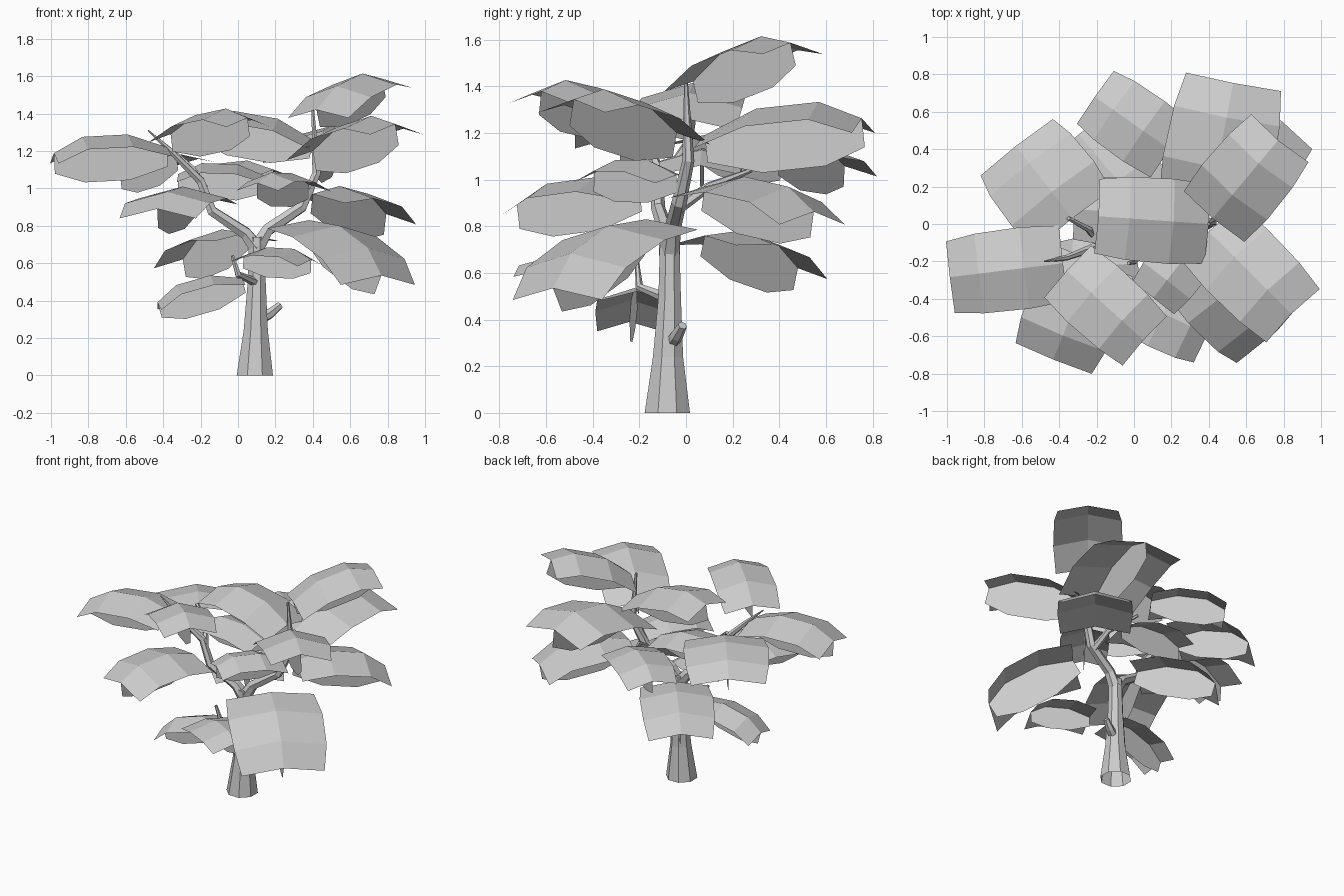
import bpy
from math import radians
from mathutils import Vector, Euler, Matrix

cube = bpy.data.objects.get("Cube")
if cube:
    bpy.data.objects.remove(cube)

# One plain grey for bark and foliage
grey = bpy.data.materials.new("plain_grey")
grey.use_nodes = True
colour = (0.6, 0.6, 0.6, 1)
grey.diffuse_color = colour
grey.node_tree.nodes["Principled BSDF"].inputs["Base Color"].default_value = colour


def add_mesh(name, verts, faces):
    mesh = bpy.data.meshes.new(name)
    mesh.from_pydata(verts, [], faces)
    mesh.materials.append(grey)
    obj = bpy.data.objects.new(name, mesh)
    bpy.context.collection.objects.link(obj)
    return obj


def tube(name, path, radii, sides=6):
    """Faceted tapering limb along a path, open where it starts and capped at its end."""
    pts = [Vector(p) for p in path]
    verts, faces = [], []
    for i, (p, r) in enumerate(zip(pts, radii)):
        along = pts[min(i + 1, len(pts) - 1)] - pts[max(i - 1, 0)]
        if name == "trunk":
            along = Vector((0, 0, 1))
        turn = Vector((0, 0, 1)).rotation_difference(along)
        for k in range(sides):
            spoke = Matrix.Rotation(radians(360 * (k + 0.5) / sides), 3, "Z") @ Vector((r, 0, 0))
            verts.append(p + turn @ spoke)
    for i in range(len(pts) - 1):
        for k in range(sides):
            a, b = i * sides + k, i * sides + (k + 1) % sides
            faces.append((a, b, b + sides, a + sides))
    faces.append(tuple(range(len(verts) - sides, len(verts))))
    return add_mesh(name, verts, faces)


# Leaf section: distance along, ridge height, half width, side drop, fin bottom
ROWS = [(0, 0, .37, .08, -.17), (.34, .13, .40, .11, -.27),
        (.74, .13, .39, .11, -.27), (1, 0, .35, .09, -.18)]


def leaf(name, base, yaw, pitch, length, width=1):
    """Arched sheet, two faces wide and three long, with a flat fin below its ridge."""
    turn = Euler((0, radians(-pitch), radians(yaw))).to_matrix()
    verts = []
    for along, height, half, drop, fin in ROWS:
        half *= width
        for y, z in ((-half, height - drop), (0, height), (half, height - drop), (0, fin)):
            verts.append(Vector(base) + turn @ Vector((along, y, z)) * length)
    faces = [(i * 4 + a, i * 4 + a + 4, i * 4 + b + 4, i * 4 + b)
             for i in range(3) for a, b in ((0, 1), (1, 2))]
    # The fin is one flat outline: ridge forward, lower edge back
    faces.append(tuple(range(1, 16, 4)) + tuple(range(15, 0, -4)))
    return add_mesh(name, verts, faces)


# Trunk and limbs
tube("trunk", [(.09, -.08, 0), (.095, -.077, .24), (.1, -.07, .5), (.1, -.07, .74)],
     [.105, .07, .052, .045], 8)
tube("left_branch", [(.1, -.07, .68), (.04, -.08, .76), (-.14, -.12, .88),
                     (-.2, -.12, 1.04), (-.36, -.18, 1.2), (-.48, -.2, 1.31)],
     [.045, .036, .03, .025, .016, .004])
tube("left_back_twig", [(-.18, -.12, 1), (-.24, -.03, 1.1), (-.35, .03, 1.2)], [.022, .018, .012])
tube("right_branch", [(.1, -.07, .68), (.16, -.06, .78), (.34, -.03, .9),
                      (.42, .01, 1.08), (.4, 0, 1.42)], [.045, .036, .032, .026, .008])
tube("back_branch", [(.32, -.03, .88), (.3, .1, .97), (.2, .28, 1.04)], [.026, .02, .01])
tube("low_twig", [(.09, -.1, .5), (0, -.2, .54), (-.03, -.21, .64)], [.024, .018, .01])
tube("stub", [(.12, -.06, .3), (.17, -.04, .33), (.225, -.015, .375)], [.03, .028, .02])

# Foliage: base, yaw, pitch, length, width
LEAVES = {
    "crown_leaf": ((.42, .03, 1.42), 50, 17, .57),
    "back_right_leaf": ((.4, .08, 1.19), 79, 6, .69, 1.07),
    "right_leaf": ((.4, -.04, 1.2), -45, 13, .64, .9),
    "front_leaf": ((-.36, -.25, 1.29), -42, 9, .56, .9),
    "left_leaf": ((-.38, -.21, 1.22), 187, -3, .61, .9),
    "front_left_leaf": ((-.22, -.2, .96), 248, -7, .57, 1.1),
    "left_back_leaf": ((-.33, .03, 1.18), 128, -11, .5, 1.4),
    "centre_leaf": ((.4, 0, 1.26), 176, 10, .6, .95),
    "inner_leaf": ((.16, .06, 1.06), 178, 2, .48, .95),
    "back_leaf": ((.19, .4, 1.1), 145, -5, .49),
    "low_back_leaf": ((.04, .08, .76), 130, -15, .54, 1.12),
    "low_left_leaf": ((.02, -.21, .52), 184, -16, .47, .85),
    "small_front_leaf": ((.03, -.42, .64), -25, -3, .4, 1.2),
    "small_mid_leaf": ((.38, -.04, 1.02), 232, 1, .45, .9),
    "right_back_leaf": ((.4, .08, .97), 50, -10, .62),
    "low_right_leaf": ((.38, -.17, .83), -46, -28, .63, 1.25),
}
for name, spec in LEAVES.items():
    leaf(name, *spec)
